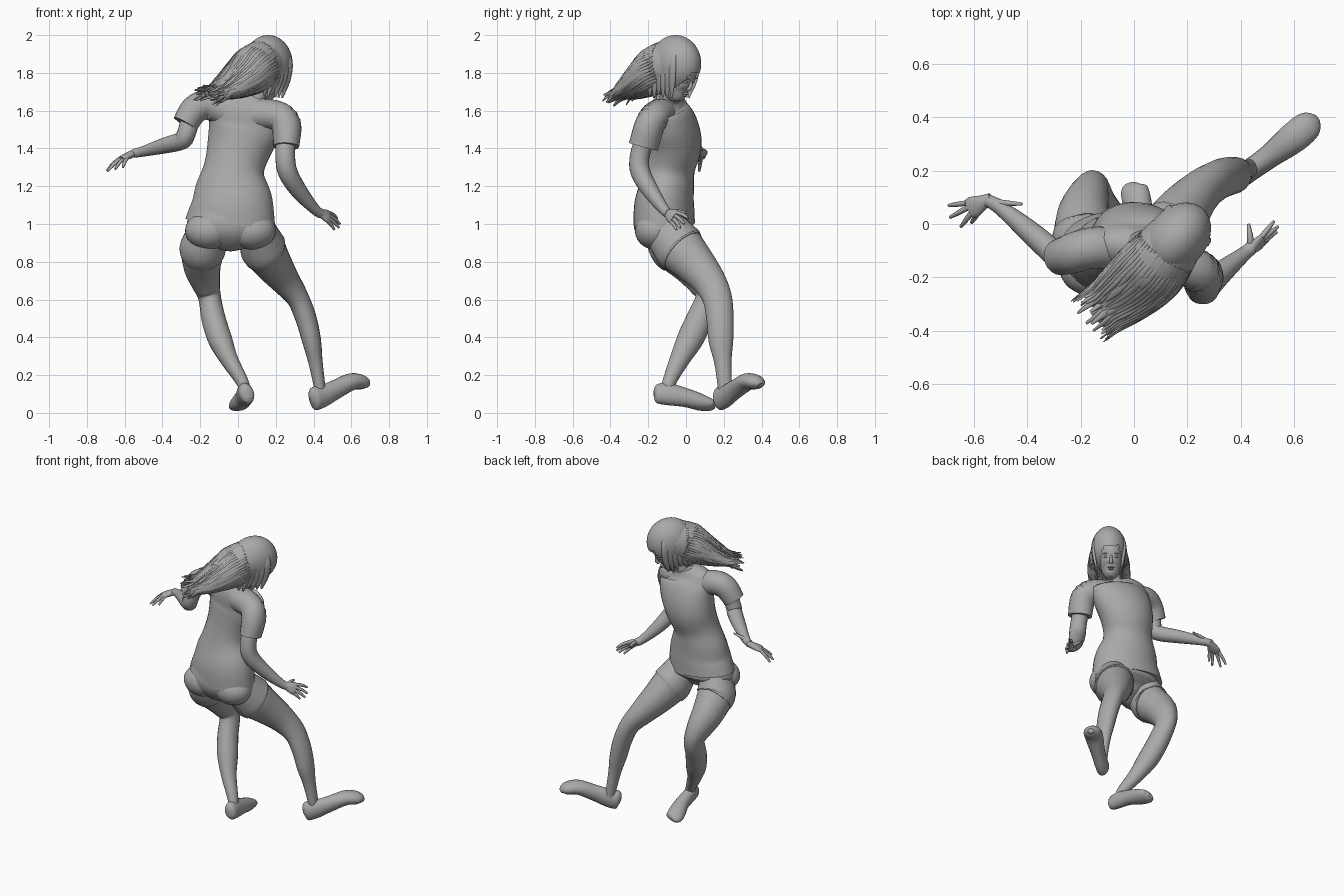
import bpy, bmesh, random
from math import pi, cos, sin, radians
from mathutils import Vector, Matrix

random.seed(4)
cube = bpy.data.objects.get("Cube")
if cube:
    bpy.data.objects.remove(cube)

grey = bpy.data.materials.new("plain grey")
grey.use_nodes = True
colour = (0.4, 0.4, 0.4, 1)
grey.diffuse_color = colour
grey.node_tree.nodes["Principled BSDF"].inputs["Base Color"].default_value = colour


def finish(name, bm, matrix=None):
    bmesh.ops.recalc_face_normals(bm, faces=bm.faces)
    for f in bm.faces:
        f.smooth = len(f.verts) < 5
    mesh = bpy.data.meshes.new(name)
    bm.to_mesh(mesh)
    bm.free()
    mesh.materials.append(grey)
    ob = bpy.data.objects.new(name, mesh)
    bpy.context.collection.objects.link(ob)
    if matrix:
        ob.matrix_world = matrix


def smooth_rows(rows, steps):
    """Catmull-Rom through rows of x, y, z, half width, half depth."""
    pts = [rows[0]] + list(rows) + [rows[-1]]
    out = []
    for p0, p1, p2, p3 in zip(pts, pts[1:], pts[2:], pts[3:]):
        for s in range(steps):
            t = s / steps
            out.append([b + t / 2 * (c - a + t * (2 * a - 5 * b + 4 * c - d + t * (3 * (b - c) + d - a)))
                        for a, b, c, d in zip(p0, p1, p2, p3)])
    return out + [list(rows[-1])]


def make_rings(rows, side, n, steps):
    rows = smooth_rows([r if len(r) == 5 else (*r, r[3]) for r in rows], steps)
    centres = [Vector(r[:3]) for r in rows]
    rings = []
    for i, r in enumerate(rows):
        along = (centres[min(i + 1, len(rows) - 1)] - centres[max(i - 1, 0)]).normalized()
        u = Vector(side)
        u = (u - along * u.dot(along)).normalized()
        v = along.cross(u)
        rings.append([centres[i] + u * r[3] * cos(2 * pi * k / n) + v * r[4] * sin(2 * pi * k / n)
                      for k in range(n)])
    return rings


def add_loft(bm, rows, side=(1, 0, 0), n=20, steps=4):
    rings = [[bm.verts.new(p) for p in ring] for ring in make_rings(rows, side, n, steps)]
    for a, b in zip(rings, rings[1:]):
        for k in range(n):
            bm.faces.new((a[k - 1], a[k], b[k], b[k - 1]))
    bm.faces.new(rings[0])
    bm.faces.new(rings[-1])


def loft(name, rows, side=(1, 0, 0), n=20, matrix=None):
    bm = bmesh.new()
    add_loft(bm, rows, side, n)
    finish(name, bm, matrix)


def ball(name, centre, radii, matrix=None):
    bm = bmesh.new()
    shape = Matrix.Translation(centre) @ Matrix.Diagonal((*radii, 1))
    bmesh.ops.create_uvsphere(bm, u_segments=32, v_segments=20, radius=1, matrix=shape)
    finish(name, bm, matrix)


# Shirt, neck and seat of the shorts
loft("shirt", [(-.04, -.115, 1.0, .242, .16), (-.03, -.115, 1.1, .22, .157), (-.03, -.1, 1.2, .195, .142),
               (-.02, -.085, 1.3, .16, .132), (.01, -.06, 1.42, .175, .142), (.04, -.07, 1.53, .2, .128),
               (.05, -.095, 1.61, .205, .1), (.075, -.09, 1.67, .11, .065)], side=(1, -.15, 0), n=32)
loft("neck", [(.08, -.1, 1.62, .06), (.1, -.08, 1.68, .052), (.14, -.06, 1.76, .052)])
loft("shorts_seat", [(-.04, -.115, 1.06, .215, .15), (-.04, -.12, .98, .23, .155),
                     (-.04, -.11, .92, .17, .11), (-.04, -.09, .88, .05, .05)], n=28)
for label, x in (("left", .075), ("right", -.155)):
    ball(label + "_buttock", (x, -.165, .965), (.125, .105, .1))

# Legs with a shorts leg over each thigh
left_leg = [(.1, -.11, .97, .09, .11), (.13, -.04, .88, .115, .13), (.185, .045, .79, .1, .11),
            (.25, .12, .7, .078, .09), (.315, .165, .61, .06, .078), (.36, .18, .5, .056, .072),
            (.39, .185, .38, .05, .065), (.41, .195, .27, .038, .046), (.43, .205, .15, .031, .038),
            (.435, .21, .09, .03, .036)]
right_leg = [(-.16, -.11, .97, .09, .11), (-.185, -.07, .88, .115, .12), (-.19, .03, .78, .1, .105),
             (-.17, .1, .69, .077, .09), (-.15, .125, .61, .06, .075), (-.13, .075, .5, .064, .072),
             (-.095, .022, .39, .064, .07), (-.045, -.035, .28, .047, .052), (.025, -.09, .16, .033, .036),
             (.035, -.1, .1, .03, .035)]
for label, leg in (("left", left_leg), ("right", right_leg)):
    loft(label + "_leg", leg)
    hem = [a * .7 + b * .3 for a, b in zip(leg[1], leg[2])]
    loft(label + "_shorts_leg", [(*r[:3], r[3] + .007, r[4] + .007) for r in (leg[0], leg[1], hem)])

# Feet in socks, heel to toe
loft("left_foot", [(.385, .165, .07, .01, .02), (.4, .175, .075, .038, .06), (.44, .205, .085, .042, .06),
                   (.51, .255, .12, .045, .052), (.6, .325, .165, .058, .045), (.66, .375, .16, .052, .036),
                   (.685, .395, .145, .02, .014)], side=(.6, -.8, 0))
loft("right_foot", [(.05, -.17, .1, .01, .02), (.048, -.155, .1, .036, .05), (.04, -.1, .1, .042, .06),
                    (.03, 0, .08, .045, .05), (.012, .08, .055, .055, .043), (0, .135, .04, .05, .028),
                    (0, .155, .035, .015, .01)], side=(1, .1, .3))

# Arms and sleeves
loft("left_sleeve", [(.1, -.12, 1.58, .085), (.2, -.155, 1.575, .08), (.255, -.19, 1.53, .08),
                     (.255, -.225, 1.41, .068, .08)], side=(.7, 0, -.7))
loft("left_arm", [(.255, -.21, 1.47, .052), (.25, -.245, 1.36, .052), (.265, -.24, 1.27, .052),
                  (.33, -.18, 1.165, .043), (.41, -.115, 1.075, .028), (.44, -.09, 1.055, .026)])
loft("right_sleeve", [(-.05, -.09, 1.59, .08), (-.16, -.09, 1.63, .078), (-.23, -.11, 1.605, .076),
                      (-.28, -.125, 1.53, .068)], side=(0, 1, 0))
loft("right_arm", [(-.25, -.12, 1.56, .05), (-.275, -.13, 1.475, .05), (-.3, -.11, 1.44, .048),
                   (-.39, -.03, 1.415, .042), (-.5, .06, 1.385, .028), (-.55, .088, 1.375, .024)], side=(0, 0, 1))


def hand(label, wrist, knuckles, tips, thumb):
    """Flat palm from wrist to knuckles, then four fingers and a thumb."""
    wrist, knuckles = Vector(wrist), Vector(knuckles)
    spread = Vector(tips[0]) - Vector(tips[-1])
    bm = bmesh.new()
    palm = [(*wrist.lerp(knuckles, t), w, d)
            for t, w, d in ((-.2, .02, .018), (.2, .027, .02), (.7, .04, .017), (1, .036, .012))]
    add_loft(bm, palm, side=spread, n=14)
    for i, tip in enumerate(tips):
        base = wrist.lerp(knuckles, .8) + spread.normalized() * (.028 - .0187 * i)
        mid = base.lerp(Vector(tip), .55) + Vector((0, 0, .006))
        add_loft(bm, [(*base, .011), (*mid, .01), (*tip, .006)], side=spread, n=8)
    root = wrist.lerp(knuckles, .2)
    mid = root.lerp(Vector(thumb), .5) + Vector((0, 0, .008))
    add_loft(bm, [(*root, .015), (*mid, .012), (*thumb, .006)], side=(.1, .5, .8), n=8)
    finish(label + "_hand", bm)


hand("left", (.43, -.1, 1.06), (.485, -.06, 1.035),
     [(.525, .01, 1.03), (.54, -.01, 1.0), (.535, -.03, .98), (.51, -.05, .97)], (.43, 0, 1.06))
hand("right", (-.55, .09, 1.375), (-.62, .055, 1.345),
     [(-.695, .07, 1.28), (-.69, .025, 1.28), (-.65, -.01, 1.29), (-.61, .005, 1.3)], (-.42, .075, 1.41))

# Head, turned and bowed, with facial features
turn = Matrix.Rotation(radians(-40), 4, "Z")
head = Matrix.Translation((.155, -.04, 1.79)) @ turn @ Matrix.Rotation(radians(-26), 4, "X")
loft("head", [(0, .055, -.13, .018, .022), (0, .045, -.115, .04, .05), (0, .015, -.07, .064, .085),
              (0, 0, -.01, .075, .098), (0, -.005, .05, .077, .1), (0, -.01, .1, .05, .07),
              (0, -.01, .12, .01, .015)], n=28, matrix=head)
loft("nose", [(0, .093, .01, .007, .007), (0, .103, -.025, .01, .012), (0, .096, -.042, .013, .01)],
     n=10, matrix=head)
for label, z, w in (("upper_lip", -.067, .021), ("lower_lip", -.078, .017)):
    ball(label, (0, .088, z), (w, .013, .006), head)
for label, x in (("left", -.03), ("right", .03)):
    ball(label + "_eye", (x, .08, 0), (.014, .012, .008), head)
    ball(label + "_brow", (x, .083, .02), (.019, .011, .004), head)

# Hair cap, opened over the face
facing = Matrix.Translation((.16, -.055, 1.85)) @ turn
bm = bmesh.new()
bmesh.ops.create_uvsphere(bm, u_segments=40, v_segments=28, radius=1,
                          matrix=facing @ Matrix.Diagonal((.112, .15, .15, 1)))
to_head = head.inverted()
opening = []
for f in bm.faces:
    p = to_head @ f.calc_center_median()
    if p.y > .015 and p.z < .07 and abs(p.x) < .065 - .3 * max(p.z, 0):
        opening.append(f)
bmesh.ops.delete(bm, geom=opening, context="FACES")
finish("hair_cap", bm)

# Windblown hair: a broad flattening mass with flat locks laid along it
flow = [(.16, -.05, 1.85, .11, .13), (.1, -.13, 1.83, .125, .13), (.035, -.2, 1.78, .128, .105),
        (-.04, -.265, 1.73, .115, .068), (-.1, -.31, 1.7, .1, .035)]
across = (.77, -.64, 0)
loft("hair_mass", flow, across, n=28)
columns = 48
rings = make_rings(flow, across, columns, 3)
wind = (Vector(flow[-1][:3]) - Vector(flow[-2][:3])).normalized()
bm = bmesh.new()
for k in range(columns):
    path = [ring[k] for ring in rings[2::2]]
    drift = Vector((0, 0, random.uniform(-.025, .03)))
    path.append(path[-1] + wind * random.uniform(.03, .1) + drift)
    widths = [.003] + [random.uniform(.011, .017) for p in path[2:]] + [.005]
    rows = [(*p, w, .4 * w) for p, w in zip(path, widths)]
    outward = path[2] - Vector(flow[2][:3])
    add_loft(bm, rows, wind.cross(outward), n=6, steps=3)
finish("hair_locks", bm)

# Locks hanging down both sides of the face
bm = bmesh.new()
for sx in (-1, 1):
    for i in range(6):
        y = .06 - .03 * i
        add_loft(bm, [(sx * .08, y, .07, .004, .012), (sx * .098, y, 0, .01, .024),
                      (sx * .09, y - .01, -.09, .01, .024),
                      (sx * .07, y - .03, -.185 + .02 * random.random(), .004, .006)], n=8)
finish("side_locks", bm, facing)
